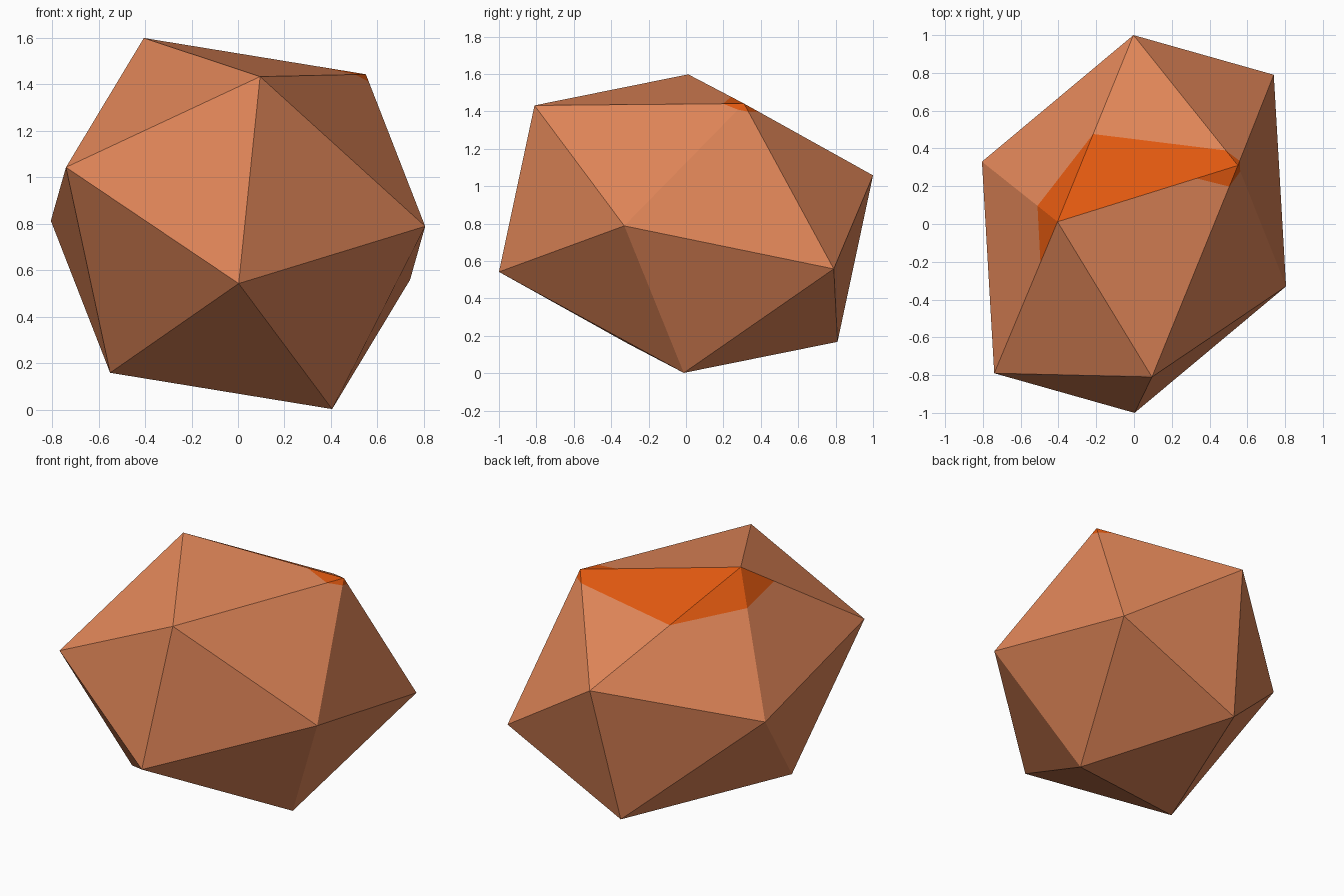
import bpy, bmesh
from mathutils import Vector

if "Cube" in bpy.data.objects:
    bpy.data.objects.remove(bpy.data.objects["Cube"])

# Six corners relative to the centre; the other six are their opposites
P = {k: Vector(v) for k, v in {
    "A": (-0.405, 0.012, 0.798), "B": (0.095, -0.81, 0.632),
    "C": (0.55, 0.31, 0.642), "D": (-0.74, -0.79, 0.242),
    "E": (-0.805, 0.33, 0.012), "G": (0.003, -1.0, -0.258)}.items()}
OPP = {"A": "K", "B": "L", "C": "J", "D": "I", "E": "F", "G": "H"}
OPP.update({b: a for a, b in list(OPP.items())})
for k in list(P):
    P[OPP[k]] = -P[k]
CENTRE = Vector((0, 0, 0.8))


def material(name, rgb):
    m = bpy.data.materials.new(name)
    m.diffuse_color = (*rgb, 1)
    m.use_nodes = True
    m.node_tree.nodes["Principled BSDF"].inputs["Base Color"].default_value = m.diffuse_color
    return m


def on_edge(a, b, t):
    return P[a].lerp(P[b], t)


bm = bmesh.new()


def add(points, mat):
    f = bm.faces.new([bm.verts.new(p + CENTRE) for p in points])
    f.material_index = mat
    f.normal_update()
    if f.normal.dot(f.calc_center_median() - CENTRE) < 0:
        f.normal_flip()


def painted_corner(a, b, c, tb, tc):
    """Triangle a-b-c with an orange corner at a."""
    pb, pc = on_edge(a, b, tb), on_edge(a, c, tc)
    add([P[a], pb, pc], 1)
    add([pb, P[b], P[c], pc], 0)


# Plain stone faces: half of the twenty, then their opposites
half = ["ABC", "ACH", "AHE", "AED", "ADB", "CBF", "CFI", "CIH", "BFG", "BGD"]
plain = ["ADB", "BFG", "BGD"] + ["".join(OPP[c] for c in f) for f in half]
for f in plain:
    add([P[c] for c in f], 0)

# Orange patch around the upper back ridge
CH, AH, AE, AD = 0.115, 0.47, 0.265, 0.27
add([P["A"], P["C"], on_edge("C", "H", CH), on_edge("A", "H", AH)], 1)
add([on_edge("C", "H", CH), P["H"], on_edge("A", "H", AH)], 0)
painted_corner("A", "H", "E", AH, AE)
painted_corner("A", "E", "D", AE, AD)
painted_corner("C", "A", "B", 0.23, 0.10)
painted_corner("C", "B", "F", 0.10, 0.05)
painted_corner("C", "F", "I", 0.05, 0.05)
painted_corner("C", "I", "H", 0.05, CH)

bmesh.ops.remove_doubles(bm, verts=bm.verts[:], dist=0.0005)
me = bpy.data.meshes.new("faceted_stone")
bm.to_mesh(me)
bm.free()
me.materials.append(material("copper_brown", (0.74, 0.235, 0.097)))
me.materials.append(material("bright_orange", (0.75, 0.098, 0.005)))
ob = bpy.data.objects.new("faceted_stone", me)
bpy.context.collection.objects.link(ob)
